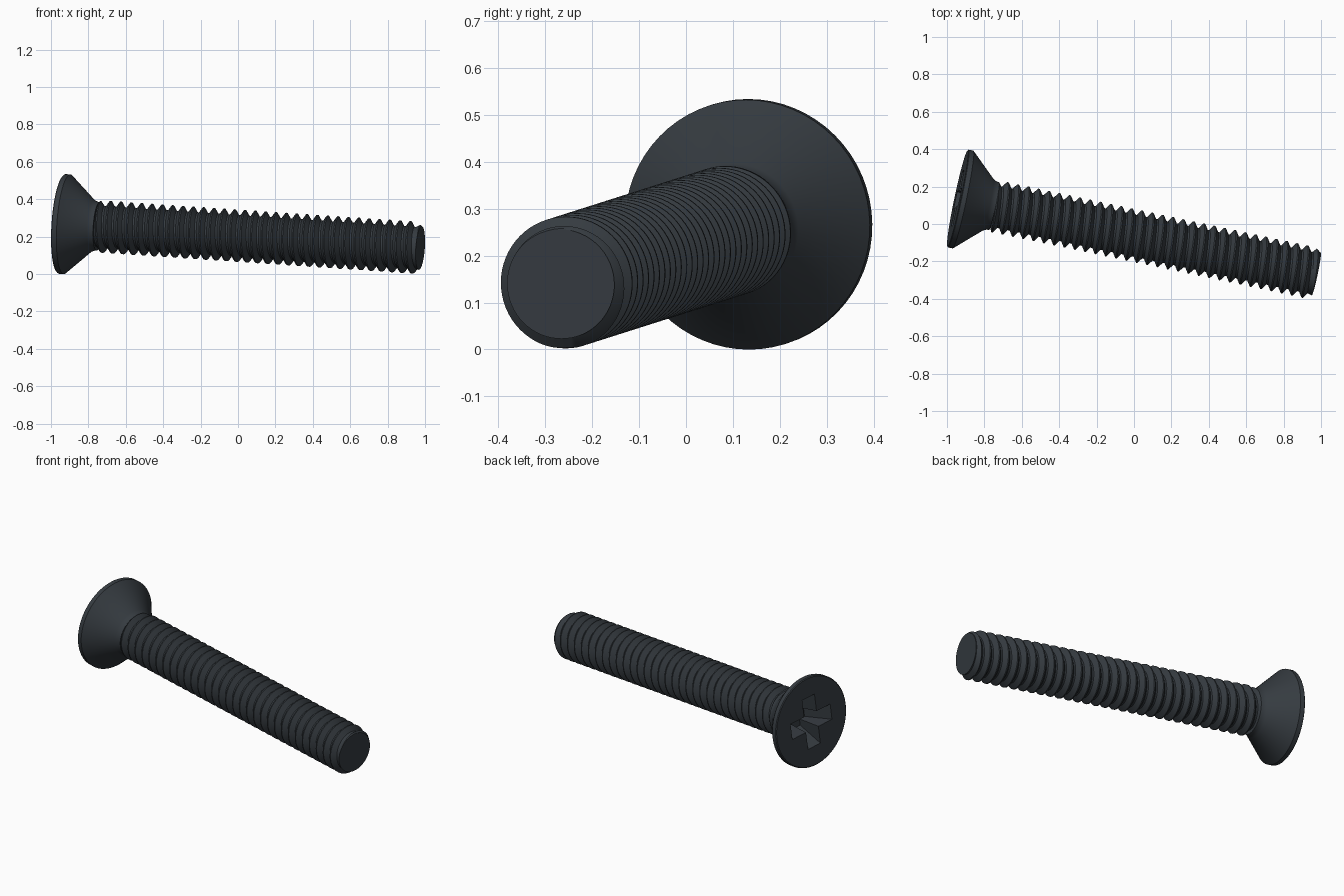
import bpy, bmesh
from math import tau, cos, sin, radians
from mathutils import Matrix, Vector

cube = bpy.data.objects.get("Cube")
if cube:
    bpy.data.objects.remove(cube, do_unlink=True)

# One dark steel colour
COLOUR = (0.036, 0.044, 0.052, 1)
steel = bpy.data.materials.new("dark_steel")
steel.use_nodes = True
steel.diffuse_color = COLOUR
steel.node_tree.nodes["Principled BSDF"].inputs["Base Color"].default_value = COLOUR

# Screw axis: local z runs from the head face to the tip
AXIS = Vector((1.893, -0.399, -0.127))
PLACE = Matrix.Translation((-0.943, 0.137, 0.268)) @ AXIS.to_track_quat('Z', 'Y').to_matrix().to_4x4()

SIDES = 64
CREST, ROOT = 0.14, 0.111
START, END = 0.2, 1.964
PITCH, PHASE = 0.0566, 0.0763


def add_object(name, bm):
    bmesh.ops.remove_doubles(bm, verts=bm.verts, dist=1e-5)
    bmesh.ops.dissolve_degenerate(bm, edges=bm.edges, dist=1e-5)
    bmesh.ops.recalc_face_normals(bm, faces=bm.faces)
    mesh = bpy.data.meshes.new(name)
    bm.to_mesh(mesh)
    bm.free()
    mesh.materials.append(steel)
    obj = bpy.data.objects.new(name, mesh)
    obj.matrix_world = PLACE
    bpy.context.collection.objects.link(obj)
    return obj


def activate(obj):
    bpy.ops.object.select_all(action='DESELECT')
    obj.select_set(True)
    bpy.context.view_layer.objects.active = obj


def lathe(name, profile):
    """Closed solid turned from (radius, height) rings."""
    bm = bmesh.new()
    rings = [[bm.verts.new((r * cos(tau * i / SIDES), r * sin(tau * i / SIDES), z))
              for i in range(SIDES)] for r, z in profile]
    for a, b in zip(rings, rings[1:]):
        for i in range(SIDES):
            j = (i + 1) % SIDES
            bm.faces.new((a[i], a[j], b[j], b[i]))
    bm.faces.new(rings[0])
    bm.faces.new(rings[-1])
    return add_object(name, bm)


def tapered_slot(name, angle):
    """Wedge that narrows with depth, for one bar of the cross recess."""
    bm = bmesh.new()
    bmesh.ops.create_cube(bm, size=2)
    for v in bm.verts:
        deep = v.co.z > 0
        v.co.x *= 0.075 if deep else 0.157
        v.co.y *= 0.036 if deep else 0.048
        v.co.z = 0.14 if deep else -0.01
    bmesh.ops.rotate(bm, verts=bm.verts, matrix=Matrix.Rotation(angle, 3, 'Z'))
    obj = add_object(name, bm)
    obj.hide_render = True
    return obj


# Countersunk head with neck
head = lathe("countersunk_head", [(0.262, 0), (0.267, 0.004), (0.267, 0.03), (0.14, 0.168),
                                  (0.132, 0.185), (0.13, START)])

# Cross recess cut into the head face
for k in range(2):
    cutter = tapered_slot("recess_cutter", radians(-5 + 90 * k))
    cut = head.modifiers.new("recess", 'BOOLEAN')
    cut.object = cutter
    cut.operation = 'DIFFERENCE'
    cut.solver = 'EXACT'
    activate(head)
    bpy.ops.object.modifier_apply(modifier=cut.name)
    bpy.data.objects.remove(cutter, do_unlink=True)

# Shaft core with flat tip
core = lathe("shaft_core", [(0.109, START - 0.01), (0.109, END - 0.03), (0.117, END)])


# Helical thread, limited by the neck and the tip chamfer
def thread_point(bm, i, offset, radius):
    z = min(max(PHASE + PITCH * (i / SIDES + offset), START), END)
    limit = min(0.13 + (z - START), 0.117 + (END - z) * 0.7)
    r = min(radius, limit)
    return bm.verts.new((r * cos(tau * i / SIDES), r * sin(tau * i / SIDES), z))


RIDGE = [(-0.06, CREST), (0.06, CREST), (0.41, ROOT), (0.59, ROOT)]
bm = bmesh.new()
strip = [[thread_point(bm, i, *p) for p in RIDGE] for i in range(35 * SIDES)]
for i in range(len(strip) - 1 - SIDES):
    a = strip[i] + [strip[i + SIDES][0]]
    b = strip[i + 1] + [strip[i + 1 + SIDES][0]]
    for j in range(len(RIDGE)):
        quad = (a[j], b[j], b[j + 1], a[j + 1])
        heights = [v.co.z for v in quad]
        if max(heights) - min(heights) > 1e-5:
            bm.faces.new(quad)
bmesh.ops.delete(bm, geom=[v for v in bm.verts if not v.link_faces], context='VERTS')
thread = add_object("screw_thread", bm)

# Smooth round surfaces, crisp edges
for obj in (head, core, thread):
    activate(obj)
    bpy.ops.object.shade_smooth_by_angle(angle=radians(30))
